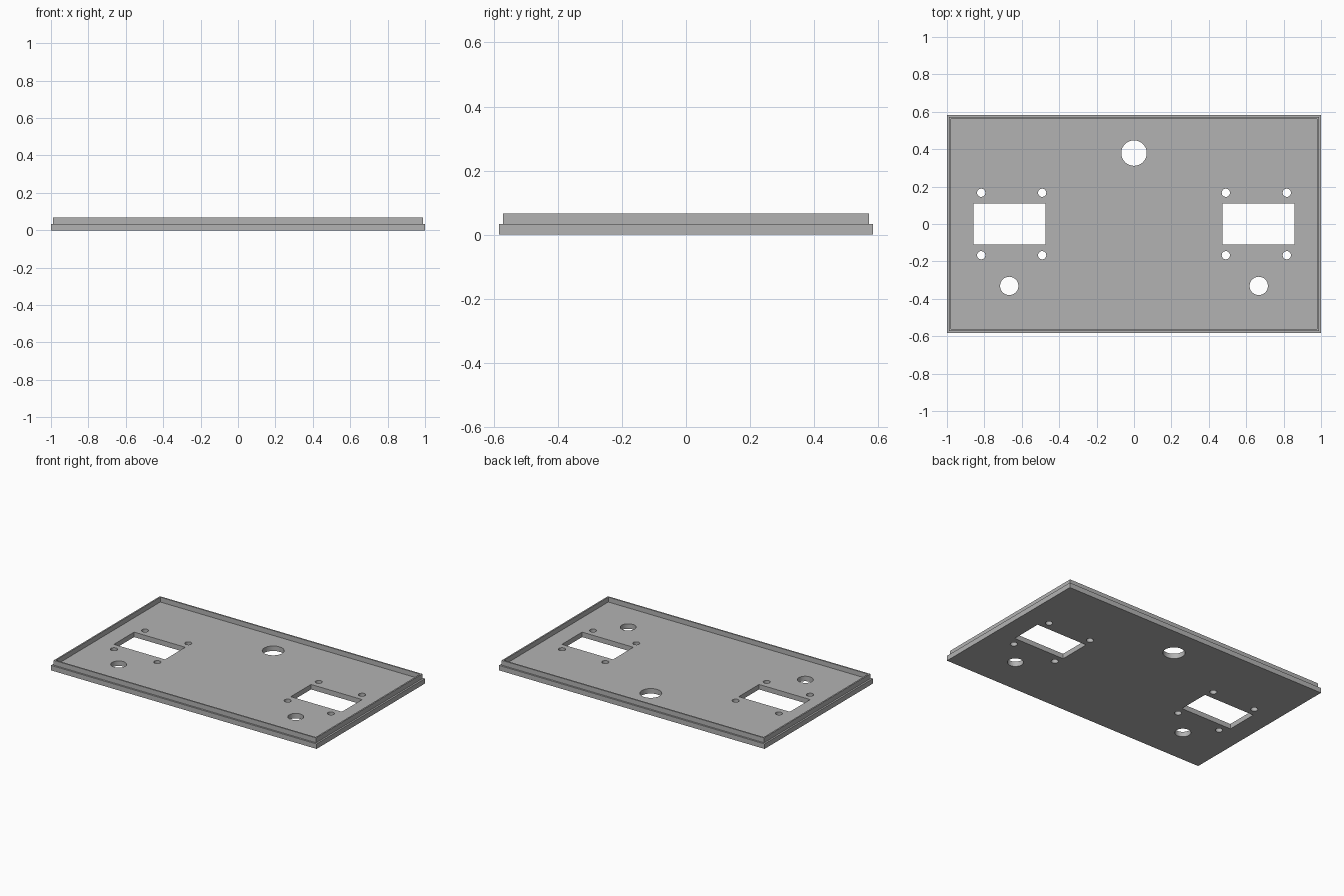
import bpy
import bmesh

if "Cube" in bpy.data.objects:
    bpy.data.objects.remove(bpy.data.objects["Cube"])

HALF_X, HALF_Y = 1.0, 0.583
PLATE_TOP, RIM_TOP = 0.034, 0.067
STEP, RIM_WIDTH = 0.017, 0.014

grey = bpy.data.materials.new("plain grey")
grey.use_nodes = True
colour = (0.45, 0.45, 0.45, 1)
grey.diffuse_color = colour
grey.node_tree.nodes["Principled BSDF"].inputs["Base Color"].default_value = colour


def add_object(name, bm):
    bmesh.ops.recalc_face_normals(bm, faces=bm.faces)
    mesh = bpy.data.meshes.new(name)
    bm.to_mesh(mesh)
    bm.free()
    mesh.materials.append(grey)
    obj = bpy.data.objects.new(name, mesh)
    bpy.context.collection.objects.link(obj)
    return obj


def add_box(bm, x, y, z, sx, sy, sz):
    verts = bmesh.ops.create_cube(bm, size=1)["verts"]
    bmesh.ops.scale(bm, vec=(sx, sy, sz), verts=verts)
    bmesh.ops.translate(bm, vec=(x, y, z), verts=verts)


def add_drill(bm, x, y, radius):
    verts = bmesh.ops.create_cone(bm, cap_ends=True, segments=48, radius1=radius,
                                  radius2=radius, depth=0.2)["verts"]
    bmesh.ops.translate(bm, vec=(x, y, 0), verts=verts)


# Panel: flat plate with a raised rim set in from its edge
bm = bmesh.new()
add_box(bm, 0, 0, PLATE_TOP / 2, 2 * HALF_X, 2 * HALF_Y, PLATE_TOP)
floor = max(bm.faces, key=lambda f: f.calc_center_median().z)
bmesh.ops.inset_region(bm, faces=[floor], thickness=STEP)
ring = bmesh.ops.inset_region(bm, faces=[floor], thickness=RIM_WIDTH)["faces"]
raised = bmesh.ops.extrude_face_region(bm, geom=ring)["geom"]
bmesh.ops.translate(bm, vec=(0, 0, RIM_TOP - PLATE_TOP),
                    verts=[g for g in raised if isinstance(g, bmesh.types.BMVert)])
bmesh.ops.delete(bm, geom=[f for f in ring if f.is_valid], context="FACES_ONLY")
panel = add_object("panel", bm)

# Cutters: centre hole, then window, screw holes and lower hole on each side
bm = bmesh.new()
add_drill(bm, 0, 0.379, 0.068)
for side in (-1, 1):
    add_box(bm, side * 0.666, 0, 0, 0.385, 0.218, 0.2)
    add_drill(bm, side * 0.667, -0.331, 0.049)
    for x in (0.491, 0.817):
        for y in (-0.167, 0.167):
            add_drill(bm, side * x, y, 0.022)
cutter = add_object("hole_cutter", bm)
cutter.hide_render = True

# Cut the openings and drop the cutter
mod = panel.modifiers.new("openings", "BOOLEAN")
mod.operation = "DIFFERENCE"
mod.solver = "EXACT"
mod.object = cutter
bpy.context.view_layer.objects.active = panel
panel.select_set(True)
bpy.ops.object.modifier_apply(modifier=mod.name)
bpy.data.objects.remove(cutter)

# Smooth hole walls, sharp edges elsewhere
bpy.ops.object.shade_smooth_by_angle()
